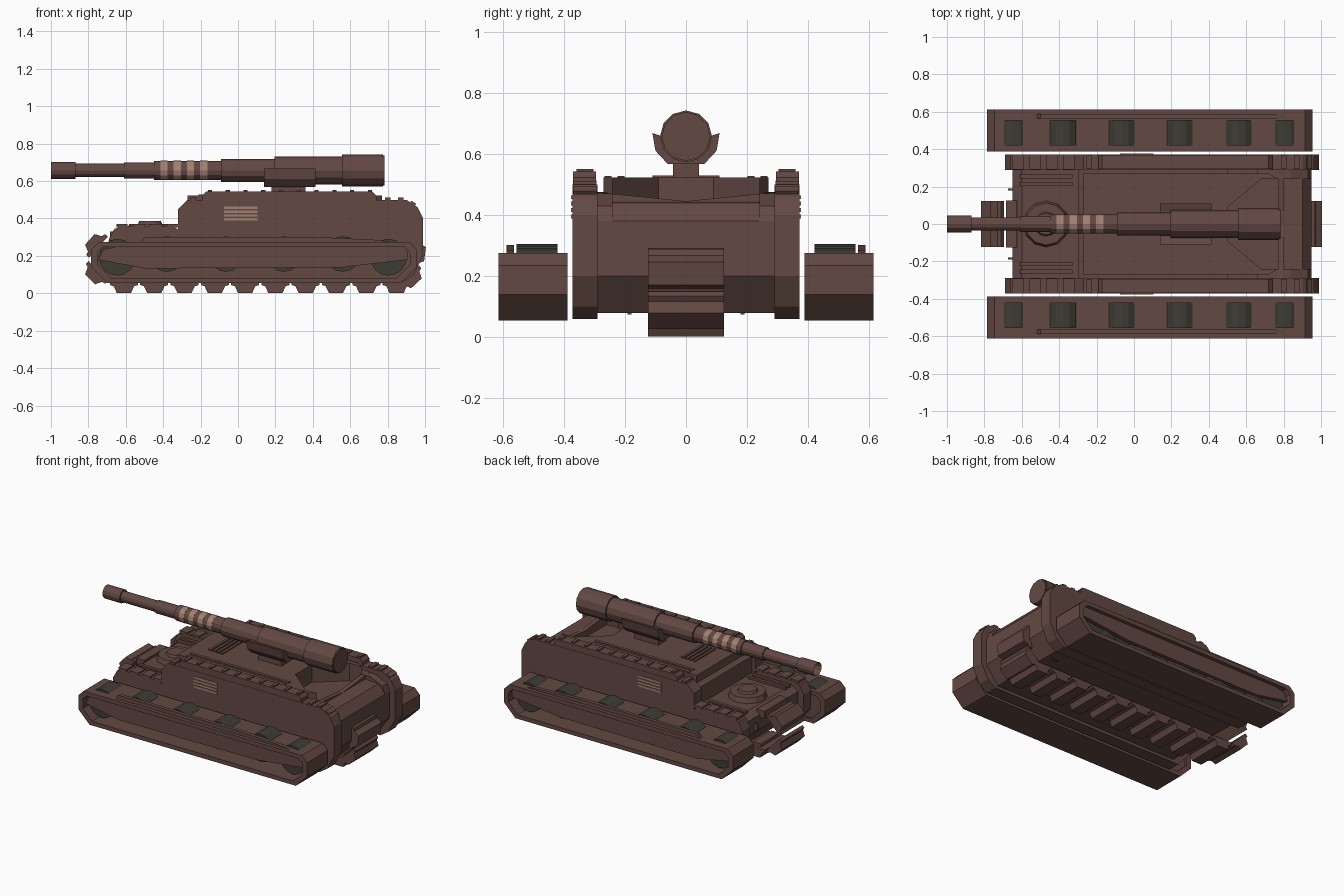
import bpy, bmesh
from mathutils import Matrix, Vector

cube = bpy.data.objects.get("Cube")
if cube:
    bpy.data.objects.remove(cube)


def material(name, color):
    mat = bpy.data.materials.new(name)
    mat.use_nodes = True
    mat.diffuse_color = (*color, 1)
    shader = mat.node_tree.nodes["Principled BSDF"]
    shader.inputs["Base Color"].default_value = (*color, 1)
    return mat


BROWN = material("red_brown_armour", (.125, .066, .056))
PALE = material("pale_marking", (.37, .22, .17))
GREEN = material("dark_green_wheel", (.047, .045, .034))
SIDES = (1, -1)


def finish(name, bm, mat):
    bmesh.ops.recalc_face_normals(bm, faces=bm.faces[:])
    mesh = bpy.data.meshes.new(name)
    bm.to_mesh(mesh)
    bm.free()
    mesh.materials.append(mat)
    obj = bpy.data.objects.new(name, mesh)
    bpy.context.collection.objects.link(obj)
    return obj


def bridge(bm, first, second):
    """Join two matching vertex loops with quads."""
    for i in range(len(first)):
        bm.faces.new((first[i - 1], first[i], second[i], second[i - 1]))


def prism(name, outline, start, end, axis="y", mat=BROWN):
    """Extrude an outline of (x, z) along y, (x, y) along z or (y, z) along x."""
    place = {"y": lambda u, v, t: (u, t, v),
             "z": lambda u, v, t: (u, v, t),
             "x": lambda u, v, t: (t, u, v)}[axis]
    bm = bmesh.new()
    near, far = [[bm.verts.new(place(u, v, t)) for u, v in outline] for t in (start, end)]
    bm.faces.new(near)
    bm.faces.new(far)
    bridge(bm, near, far)
    return finish(name, bm, mat)


def ring(name, outer, inner, start, end):
    """Hollow band between two matching (x, z) loops."""
    bm = bmesh.new()
    loops = [[bm.verts.new((x, y, z)) for x, z in outline]
             for outline, y in ((outer, start), (outer, end), (inner, end), (inner, start))]
    for i in range(len(loops)):
        bridge(bm, loops[i - 1], loops[i])
    return finish(name, bm, BROWN)


def chamfered(left, right, bottom, top, low_cut, high_cut):
    """Rectangle outline with separate lower and upper corner cuts."""
    return [(left, bottom + low_cut), (left, top - high_cut), (left + high_cut, top),
            (right - high_cut, top), (right, top - high_cut), (right, bottom + low_cut),
            (right - low_cut, bottom), (left + low_cut, bottom)]


def mirror_u(half):
    return half + [(-u, v) for u, v in reversed(half)]


def mirror_v(half):
    return half + [(u, -v) for u, v in reversed(half)]


def box(name, center, size, mat=BROWN, tilt=0):
    bm = bmesh.new()
    matrix = (Matrix.Translation(center) @ Matrix.Rotation(tilt, 4, "Y")
              @ Matrix.Diagonal((*size, 1)))
    bmesh.ops.create_cube(bm, size=1, matrix=matrix)
    return finish(name, bm, mat)


def cylinder(name, center, radius, depth, axis, mat=BROWN, sides=12, taper=1):
    bm = bmesh.new()
    turn = Vector(axis).to_track_quat("Z", "Y").to_matrix().to_4x4()
    bmesh.ops.create_cone(bm, cap_ends=True, segments=sides, radius1=radius,
                          radius2=radius * taper, depth=depth,
                          matrix=Matrix.Translation(center) @ turn)
    return finish(name, bm, mat)


# Central hull, stepped at the front, with a sunken bay and rounded tail at the rear
prism("hull", [(-.65, .2), (-.65, .3), (-.6, .335), (-.3, .335), (-.3, .45), (-.26, .475),
               (.5, .475), (.5, .4), (.77, .4), (.78, .445), (.9, .44), (.95, .38),
               (.95, .2), (.86, .08), (-.56, .08)], -.295, .295)

# Upper deck with a notch open towards the rear
prism("upper_deck", mirror_v([(-.27, .27), (.72, .27), (.77, .24), (.68, .24), (.5, .09)]),
      .39, .522, axis="z")

# Shallow V lip behind the bay
prism("bay_lip", [(-.295, .4), (-.295, .475), (0, .445), (.295, .475), (.295, .4)],
      .77, .8, axis="x")

SIDE_PLATE = [(-.69, .16), (-.69, .29), (-.66, .345), (-.61, .36), (-.35, .36), (-.32, .34),
              (-.32, .45), (-.27, .5), (.9, .5), (.96, .46), (.99, .4), (.99, .2),
              (.94, .1), (.88, .06), (-.6, .06)]
BAND = chamfered(-.785, .954, .055, .275, low_cut=.085, high_cut=.04)
INNER = chamfered(-.75, .92, .083, .247, low_cut=.07, high_cut=.03)
SKIRT = [(-.75, .18), (-.72, .235), (-.52, .272), (-.5, .302), (.4, .302), (.75, .285),
         (.91, .255), (.91, .18), (.55, .138), (-.5, .133)]

for s in SIDES:
    # Filled corners beside the rear bay
    prism("rear_corner", [(.66, .39), (.66, .475), (.84, .47), (.93, .43), (.95, .38)],
          s * .24, s * .295)

    # Side plates with top rails and cleats
    prism("side_plate", SIDE_PLATE, s * .29, s * .372)
    prism("side_rail", chamfered(-.19, .74, .49, .543, low_cut=0, high_cut=.02),
          s * .295, s * .37)
    for i in range(10):
        box("rail_cleat", (i * .095 - .15, s * .33, .543), (.022, .056, .016))
    for i in range(4):
        box("front_cleat", (i * .09 - .62, s * .332, .362), (.06, .08, .018))
    for x, z, tilt in ((-.24, .505, 0), (.8, .503, 0), (.87, .503, 0), (.935, .48, .6)):
        box("end_cleat", (x, s * .331, z), (.03, .075, .016), tilt=tilt)

    # Striped marking on the flank
    for i in range(4):
        box("flank_marking", (.015, s * .373, i * .021 + .395), (.18, .006, .013), PALE)

    # Long louvre bars on both decks, tow hooks and belly lugs
    for y in (.213, .255):
        box("front_louvre", (-.47, s * y, .338), (.28, .022, .02))
        box("deck_louvre", (.165, s * y, .518), (.75, .022, .018))
    box("tow_hook", (-.655, s * .185, .24), (.04, .012, .05))
    box("belly_lug", (.8, s * .185, .08), (.06, .012, .01))

    # Outer track pods: band, inner web, skirt and wheels
    ring("track_band", BAND, INNER, s * .388, s * .613)
    prism("track_web", INNER, s * .402, s * .414)
    prism("track_skirt", SKIRT, s * .563, s * .588)
    for x in (-.38, -.065, .245, .56):
        cylinder("road_wheel", (x, s * .4875, .21), .095, .135, (0, 1, 0), GREEN, sides=16)
    for x in (-.645, .805):
        cylinder("end_wheel", (x, s * .4875, .193), .098, .135, (0, 1, 0), GREEN, sides=16)

# Central track pads: wide plate with a tapered grouser
PAD = mirror_u([(-.038, -.05), (-.055, -.014), (-.075, -.008), (-.075, .012)])


def track_pad(x, z, tilt=0):
    pad = prism("track_pad", PAD, -.124, .124)
    pad.data.transform(Matrix.Translation((x, 0, z)) @ Matrix.Rotation(tilt, 4, "Y"))


for i in range(10):
    x = i * .162 - .61
    track_pad(x, .052)
    box("pad_link", (x, 0, .07), (.06, .2, .03))
track_pad(-.755, .11, tilt=.8)
track_pad(-.755, .255, tilt=2.3)
track_pad(.92, .09, tilt=-.75)
track_pad(.95, .215, tilt=-1.45)
box("nose_plate", (-.655, 0, .305), (.06, .25, .05))

# Front hatch
cylinder("hatch_base", (-.47, 0, .35), .125, .04, (0, 0, 1), taper=.9)
cylinder("hatch_lid", (-.47, 0, .375), .068, .022, (0, 0, 1), taper=.85)

# Deck grille
for i in range(4):
    box("grille_slat", (i * .03 - .139, 0, .52), (.018, .22, .02))

# Gun pedestal and cradle
box("gun_pedestal", (.27, 0, .55), (.18, .085, .09))
prism("gun_cradle", mirror_u([(-.07, .655), (-.11, .668), (-.1, .61), (-.06, .567)]),
      .14, .415, axis="x")

# Gun barrel in stepped sections with painted bands
GUN_HEIGHT = .657


def gun_section(name, front, back, radius, mat=BROWN):
    center = ((front + back) / 2, 0, GUN_HEIGHT)
    return cylinder(name, center, radius, back - front, (1, 0, 0), mat)


gun_section("breech_rim", .77, .782, .08)
gun_section("gun_breech", .555, .775, .085)
gun_section("gun_sleeve", .195, .555, .074)
gun_section("gun_jacket", -.09, .195, .062)
gun_section("barrel_root", -.45, -.09, .051)
gun_section("barrel_middle", -.61, -.45, .043)
gun_section("barrel_tip", -.88, -.61, .036)
for i in range(4):
    front = i * .071 - .415
    gun_section("barrel_stripe", front, front + .038, .052, PALE)

# Hollow muzzle
muzzle = gun_section("muzzle", -1, -.87, .045)
bm = bmesh.new()
bm.from_mesh(muzzle.data)
cap = min(bm.faces, key=lambda face: face.calc_center_median().x)
bmesh.ops.inset_region(bm, faces=[cap], thickness=.014)
bmesh.ops.translate(bm, verts=cap.verts[:], vec=(.08, 0, 0))
bm.to_mesh(muzzle.data)
bm.free()
